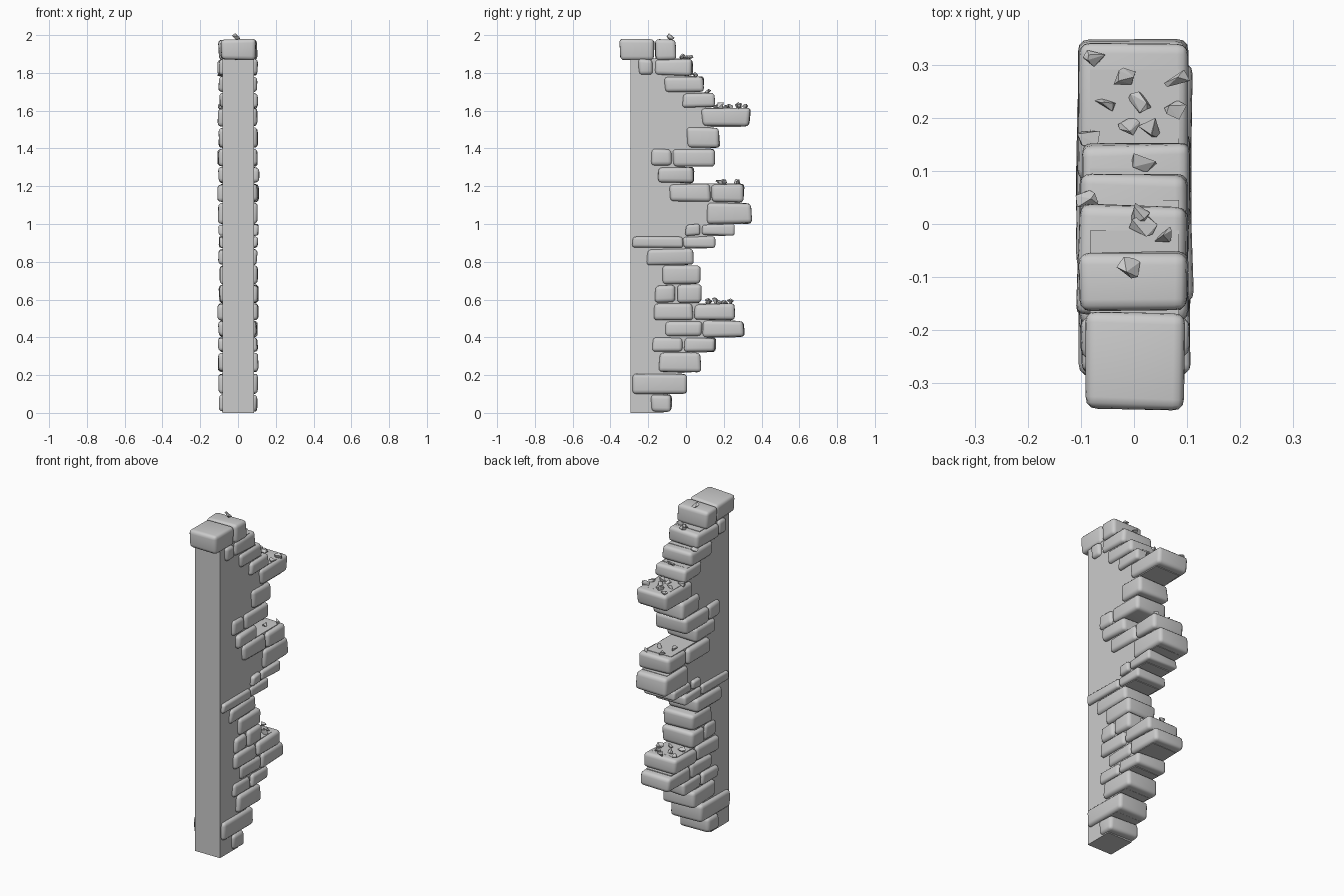
import bpy, bmesh, math, random
from mathutils import Vector, Matrix

if "Cube" in bpy.data.objects:
    bpy.data.objects.remove(bpy.data.objects["Cube"])

random.seed(7)

def add_object(name, bm):
    bmesh.ops.recalc_face_normals(bm, faces=bm.faces)
    me = bpy.data.meshes.new(name)
    bm.to_mesh(me)
    bm.free()
    ob = bpy.data.objects.new(name, me)
    bpy.context.collection.objects.link(ob)
    return ob

def stone(name, y0, y1, z0, z1, hw=0.107):
    """Worn block: jittered box with slightly pillowed faces and rounded edges."""
    bm = bmesh.new()
    bmesh.ops.create_cube(bm, size=1)
    c = Vector((random.uniform(-.003, .005), (y0 + y1) / 2, (z0 + z1) / 2))
    size = Vector((2 * hw + random.uniform(-.008, .004), y1 - y0, z1 - z0))
    for v in bm.verts:
        j = Vector((random.uniform(-.007, .002), random.uniform(-.010, .003),
                    random.uniform(-.007, .002)))
        v.co = Vector([c[i] + math.copysign(size[i] / 2 + j[i], v.co[i]) for i in range(3)])
    bmesh.ops.bevel(bm, geom=bm.edges[:], offset=min(.022, .24 * min(size)),
                    segments=3, profile=.55, affect='EDGES', clamp_overlap=True)
    ob = add_object(name, bm)
    bpy.ops.object.select_all(action='DESELECT')
    ob.select_set(True)
    bpy.context.view_layer.objects.active = ob
    bpy.ops.object.shade_smooth_by_angle(angle=math.radians(40))

def chip(x, y, z, s):
    """Angular flat-faced fragment of rubble resting at height z."""
    bm = bmesh.new()
    for i in range(9):
        d = Vector((random.gauss(0, 1), random.gauss(0, 1), random.gauss(0, 1))).normalized()
        bm.verts.new(Vector((d.x * s, d.y * s * .8, d.z * s * .7)))
    res = bmesh.ops.convex_hull(bm, input=bm.verts[:])
    bmesh.ops.delete(bm, geom=[v for v in bm.verts if not v.link_faces], context='VERTS')
    low = min(v.co.z for v in bm.verts)
    bmesh.ops.transform(bm, matrix=Matrix.Translation((x, y, z - low - .006)), verts=bm.verts)
    add_object("rubble_chip", bm)

# Courses from the ground up: (bottom, top, joints along y); gaps never occur within a course
courses = [
    (.005, .10, (-.19, -.07)), (.10, .21, (-.29, .005)), (.215, .32, (-.145, .08)),
    (.32, .40, (-.18, -.012, .16)), (.40, .49, (-.115, .09, .312)),
    (.49, .58, (-.175, .04, .262)), (.58, .68, (-.165, -.05, .085)),
    (.68, .78, (-.125, .075)), (.78, .87, (-.21, .042)),
    (.87, .937, (-.285, -.015, .16)), (.937, 1.0, (-.005, .08, .26)),
    (1.0, 1.112, (.11, .352)), (1.115, 1.215, (-.09, .13, .313)),
    (1.215, 1.305, (-.15, .045)), (1.305, 1.40, (-.19, -.075, .155)),
    (1.40, 1.513, (0, .18)), (1.513, 1.615, (.08, .342)),
    (1.615, 1.695, (-.02, .155)), (1.695, 1.783, (-.12, .095)),
    (1.785, 1.875, (-.255, -.17, .038)),
    (1.868, 1.98, (-.355, -.163, -.05)),
]
for z0, z1, ys in courses:
    for y0, y1 in zip(ys, ys[1:]):
        name = "capstone" if z0 > 1.8 else "edge_stone"
        stone(name, y0, y1, z0, z1, .097 if y0 < -.35 else .107)

# Wall core: flat slab whose broken edge steps in behind the stones
outline = [(-.295, 0)]
for z0, z1, ys in courses[:-1]:
    e = ys[-1] - .05
    outline += [(e, max(z0, .025) if z0 > .01 else 0), (e, z1)]
outline += [(-.02, 1.875), (-.295, 1.875)]
# Keep each step inside the narrower of two neighbouring courses
clean = []
for p in outline:
    if not clean or (Vector(p) - Vector(clean[-1])).length > 1e-4:
        clean.append(p)
bm = bmesh.new()
f = bm.faces.new([bm.verts.new((-.083, y, z)) for y, z in clean])
ext = bmesh.ops.extrude_face_region(bm, geom=[f])
bmesh.ops.translate(bm, vec=(.168, 0, 0),
                    verts=[g for g in ext['geom'] if isinstance(g, bmesh.types.BMVert)])
add_object("wall_core", bm)

# Rubble on the ledges: ledge height -> (x, y) spots
rubble = {
    .58: [(-.06, .12), (.02, .11), (.07, .15), (-.02, .17), (.05, .20), (-.07, .21), (.0, .235)],
    1.215: [(-.05, .18), (.04, .20), (-.02, .265), (.07, .28)],
    1.615: [(-.075, .315), (-.022, .28), (.08, .275), (-.055, .225), (.01, .23),
            (.08, .215), (-.005, .185), (.035, .185), (-.085, .165)],
    1.695: [(.02, .12)],
    1.783: [(-.09, .045)],
    1.875: [(.005, .02), (.017, -.003), (.052, -.018)],
    1.98: [(-.005, -.08)],
}
for z, spots in rubble.items():
    for x, y in spots:
        chip(x, y, z, random.uniform(.021, .029))
